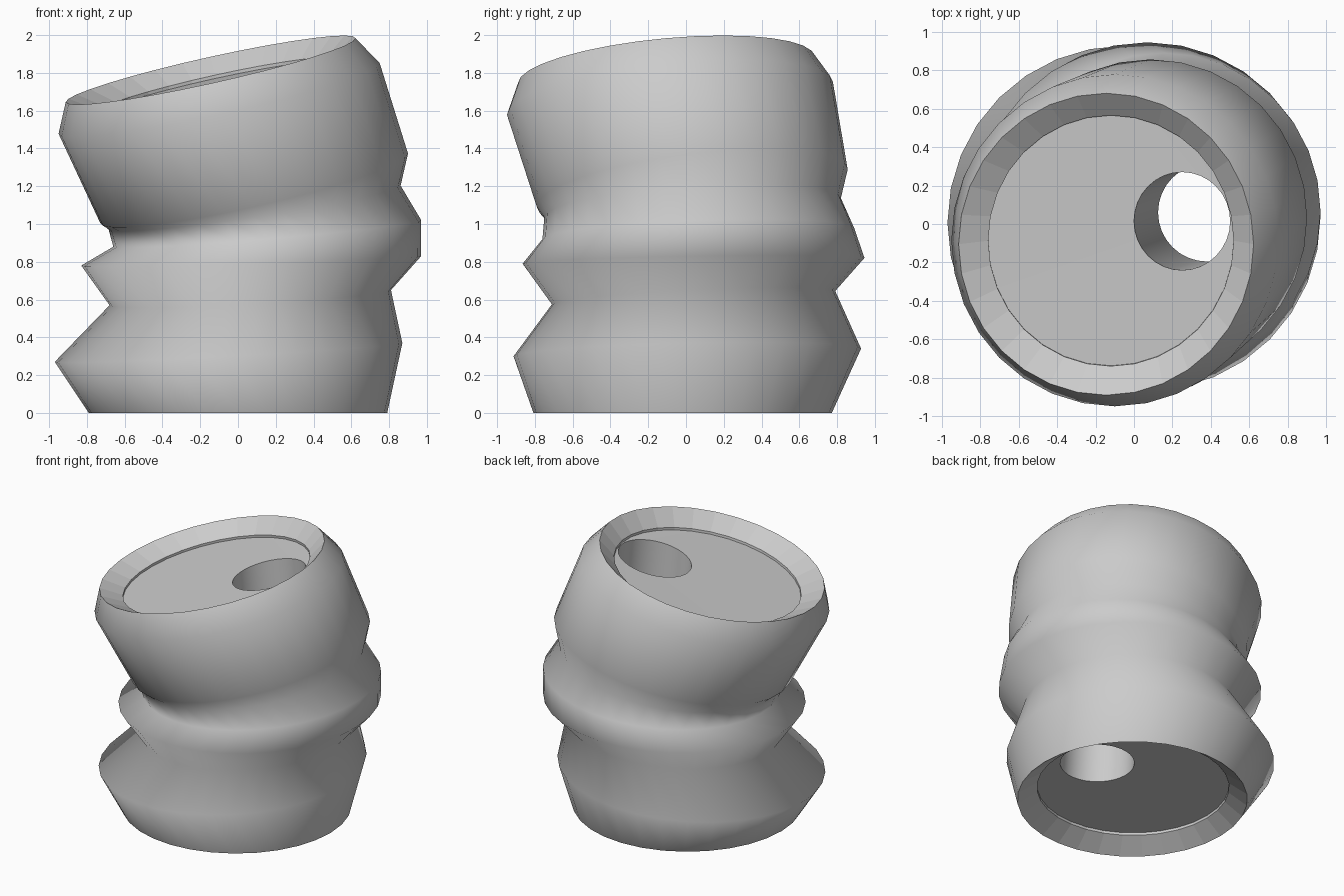
import bpy, bmesh, math

SEG = 32

# Tilted rings: centre x, y, z, radius x, radius y, slope along x, slope along y, smooth band to next ring
RINGS = [
    # top panel hole, panel edge, recess step
    (0.25, 0.015, 1.80, 0.25, 0.255, 0.22, 0.09, False),
    (-0.12, -0.085, 1.712, 0.638, 0.652, 0.22, 0.09, False),
    (-0.12, -0.087, 1.73, 0.638, 0.652, 0.22, 0.09, False),
    # top rim, shoulder and crumpled wall down to the foot
    (-0.145, -0.105, 1.815, 0.767, 0.785, 0.22, 0.09, True),
    (-0.10, -0.085, 1.665, 0.85, 0.863, 0.22, 0.10, True),
    (0.085, 0.033, 1.19, 0.815, 0.823, 0.225, 0.12, True),
    (0.088, 0.035, 1.087, 0.773, 0.785, 0.15, 0.064, True),
    (0.155, 0.065, 0.95, 0.815, 0.825, 0.086, 0.036, True),
    (0.07, 0.04, 0.805, 0.90, 0.905, 0.028, 0.017, True),
    (0.065, 0.04, 0.61, 0.745, 0.75, 0.054, 0.047, True),
    (-0.05, 0.007, 0.32, 0.92, 0.92, 0.054, 0.022, True),
    # bottom rim, recess step, panel edge and hole
    (0.0, -0.018, 0.0, 0.79, 0.79, 0.0, 0.0, False),
    (0.0, -0.01, 0.09, 0.66, 0.66, 0.0, 0.0, False),
    (0.0, -0.01, 0.11, 0.66, 0.66, 0.0, 0.0, False),
    (0.38, 0.06, 0.11, 0.255, 0.255, 0.0, 0.0, True),  # tunnel back up to the top hole
]

bm = bmesh.new()


def add_ring(cx, cy, cz, rx, ry, sx, sy):
    ring = []
    for i in range(SEG):
        a = 2 * math.pi * i / SEG
        dx, dy = rx * math.cos(a), ry * math.sin(a)
        ring.append(bm.verts.new((cx + dx, cy + dy, cz + sx * dx + sy * dy)))
    return ring


# Closed loft: outer wall, both recessed panels and the through tunnel
loops = [add_ring(*r[:7]) for r in RINGS]
for k, spec in enumerate(RINGS):
    upper, lower = loops[k], loops[(k + 1) % len(loops)]
    for i in range(SEG):
        j = (i + 1) % SEG
        face = bm.faces.new((upper[i], lower[i], lower[j], upper[j]))
        face.smooth = spec[7]

bmesh.ops.recalc_face_normals(bm, faces=bm.faces)

# Rim and panel borders stay sharp
for edge in bm.edges:
    if len({f.smooth for f in edge.link_faces}) == 2:
        edge.smooth = False

mesh = bpy.data.meshes.new("crumpled_can")
bm.to_mesh(mesh)
bm.free()
can = bpy.data.objects.new("crumpled_can", mesh)
bpy.context.collection.objects.link(can)
